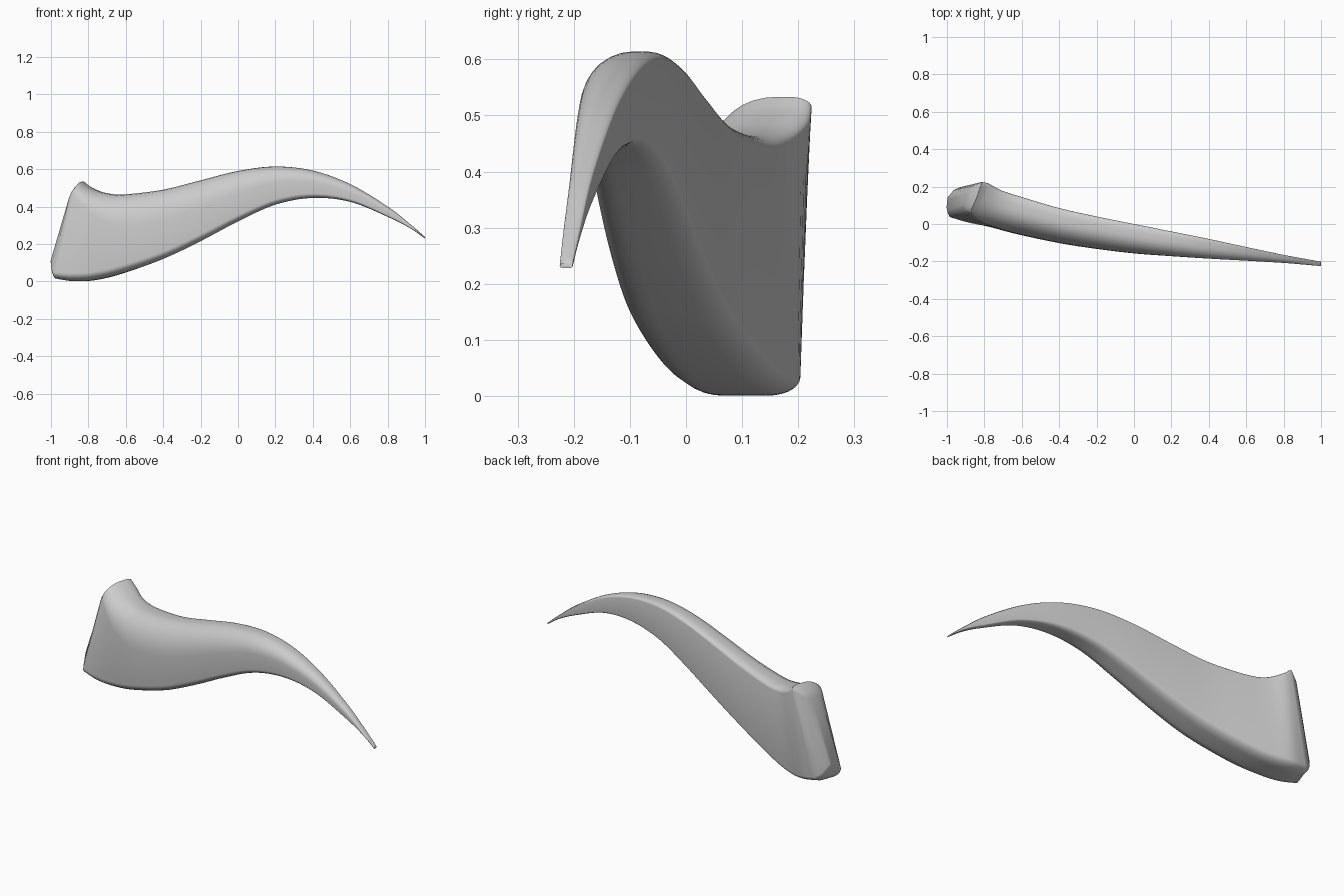
import bpy
import bmesh
import math

cube = bpy.data.objects.get("Cube")
if cube:
    bpy.data.objects.remove(cube, do_unlink=True)

STEPS = 6          # rings between two stations
CORNER = 8         # points per rounded corner

# Stations: x top, x bottom, z top, z bottom, y front, y back, yaw shear, lean,
# height share of the upper front rounding
STATIONS = [
    (-.84, -.965, .533, .015, .05, .21, .35, .03, .13),
    (-.80, -.87, .505, .001, .015, .21, .25, .015, .18),
    (-.72, -.76, .474, .008, -.018, .181, .15, -.005, .3),
    (-.61, -.62, .465, .042, -.054, .145, .08, 0, .4),
    (-.4, -.4, .49, .12, -.102, .085, 0, 0, .45),
    (-.2, -.2, .54, .215, -.133, .04, 0, 0, .45),
    (0, 0, .59, .32, -.157, 0, 0, 0, .45),
    (.2, .2, .614, .41, -.172, -.04, 0, 0, .42),
    (.4, .4, .592, .446, -.185, -.08, 0, 0, .42),
    (.6, .6, .52, .425, -.196, -.123, 0, 0, .45),
    (.8, .8, .40, .345, -.208, -.165, 0, 0, .45),
    (.92, .92, .306, .284, -.218, -.187, 0, 0, .45),
    (1, 1, .237, .228, -.225, -.202, 0, 0, .45),
]
# Rounded butt end, from its cap outwards
BUTT = [
    (-.895, -1, .465, .105, .088, .155, .1, .02, .1),
    (-.874, -.985, .497, .045, .067, .192, .25, .025, .12),
]


def spline(points, steps):
    """Catmull-Rom interpolation through the stations."""
    result = []
    last = len(points) - 1
    for i in range(last):
        quad = [points[max(0, min(last, i + k))] for k in (-1, 0, 1, 2)]
        for s in range(steps):
            t = s / steps
            result.append([
                b + .5 * t * (c - a + t * (2*a - 5*b + 4*c - d + t * (3*(b - c) + d - a)))
                for a, b, c, d in zip(*quad)])
    return result + [points[last]]


def section(station):
    """Slab section with a flat back and a bulging upper front."""
    x_top, x_low, z_top, z_low, front, back, shear, lean, bulge = station
    thick, height = back - front, z_top - z_low
    low = min(.2 * thick, .4 * height)
    corners = [(1, 1, .25, .6 * low), (-1, 1, .6, bulge * height),
               (-1, -1, .32, 1.1 * low), (1, -1, .28, .8 * low)]
    ring = []
    for i, (sy, sz, ry, rz) in enumerate(corners):
        ry *= thick
        cy = (back - ry) if sy > 0 else (front + ry)
        cz = (z_top - rz) if sz > 0 else (z_low + rz)
        for k in range(CORNER):
            angle = math.pi / 2 * (i + k / (CORNER - 1))
            y = cy + ry * math.cos(angle)
            z = cz + rz * math.sin(angle)
            f = (z - z_low) / height
            x = x_low + f * (x_top - x_low) + shear * (y - (front + back) / 2)
            ring.append((x, y + lean * (f - .5), z))
    return ring


# Curved horn: skin the sections, then close both ends
bm = bmesh.new()
rings = [[bm.verts.new(p) for p in section(s)]
         for s in BUTT + spline(STATIONS, STEPS)]
for a, b in zip(rings, rings[1:]):
    for i in range(len(a)):
        j = (i + 1) % len(a)
        bm.faces.new((a[i], a[j], b[j], b[i]))
bm.faces.new(rings[0])
bm.faces.new(rings[-1])
bmesh.ops.recalc_face_normals(bm, faces=bm.faces)

mesh = bpy.data.meshes.new("curved_horn")
bm.to_mesh(mesh)
bm.free()
horn = bpy.data.objects.new("curved_horn", mesh)
bpy.context.collection.objects.link(horn)
bpy.context.view_layer.objects.active = horn
horn.select_set(True)
bpy.ops.object.shade_smooth_by_angle(angle=math.radians(50))
